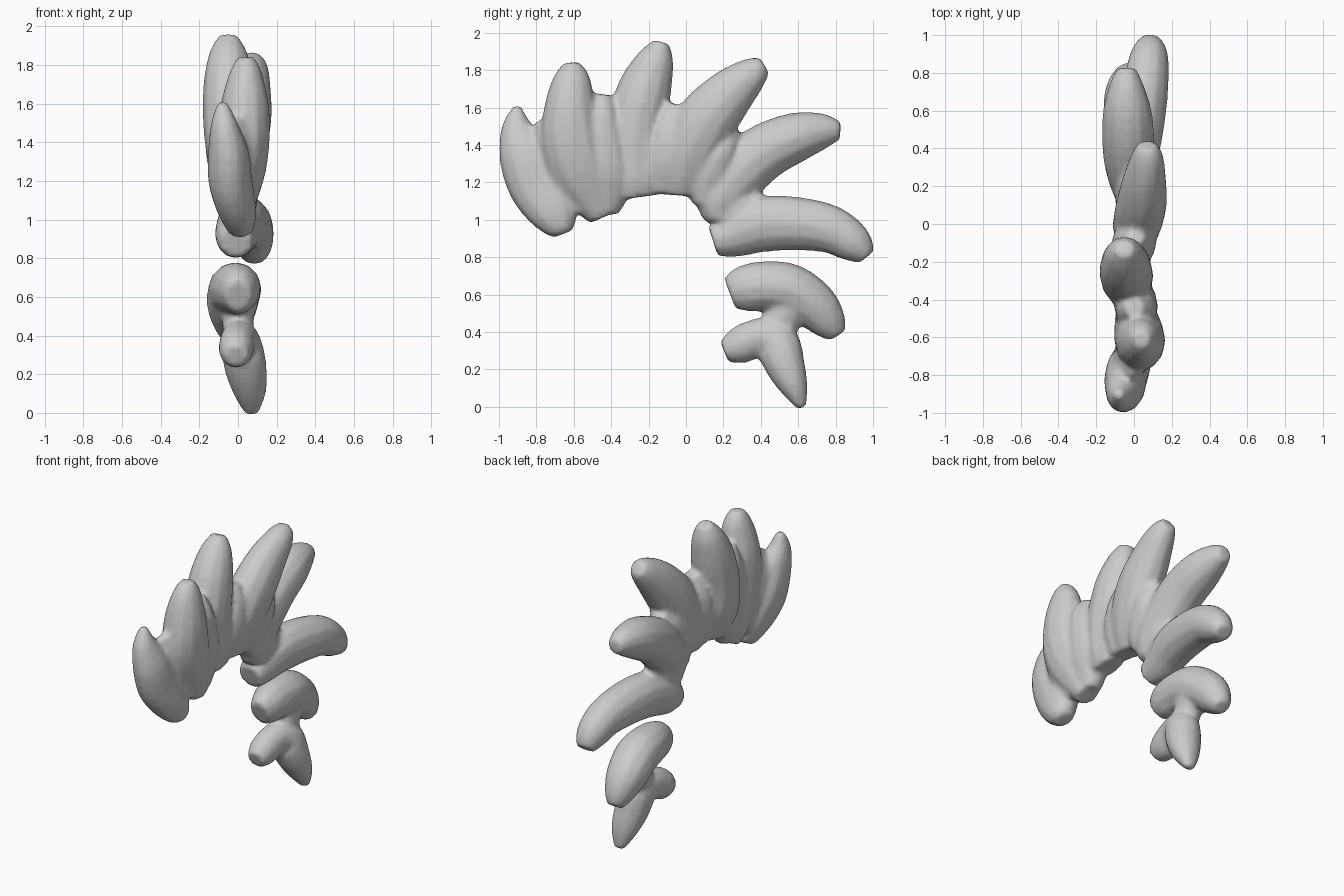
import bpy, bmesh, math
from mathutils import Vector

SIDES, STEPS = 12, 3

hair = bpy.data.materials.new("grey_hair")
hair.diffuse_color = (0.6, 0.6, 0.6, 1)


def spline(p, i, t):
    """Catmull-Rom point on segment i of the list p."""
    a, b, c, d = (Vector(p[max(0, min(len(p) - 1, i + k))]) for k in (-1, 0, 1, 2))
    return 0.5 * (2 * b + (c - a) * t + (2 * a - 5 * b + 4 * c - d) * t * t
                  + (3 * b - a - 3 * c + d) * t ** 3)


def lock(bm, stations):
    """Loft ellipses along stations of (x, y, z, half depth, half width)."""
    pts = [spline(stations, i, s / STEPS)
           for i in range(len(stations) - 1) for s in range(STEPS)]
    pts.append(Vector(stations[-1]))
    rings = []
    for i, p in enumerate(pts):
        d = pts[min(i + 1, len(pts) - 1)] - pts[max(i - 1, 0)]
        n = Vector((0, -d[2], d[1])).normalized()
        c = Vector(p[:3])
        ring = []
        for k in range(SIDES):
            a = math.tau * k / SIDES
            ring.append(bm.verts.new(c + n * max(p[3], 0.01) * math.cos(a)
                                     + Vector((max(p[4], 0.01) * math.sin(a), 0, 0))))
        rings.append(ring)
    for r, q in zip(rings, rings[1:]):
        for k in range(SIDES):
            j = (k + 1) % SIDES
            bm.faces.new((r[k], r[j], q[j], q[k]))
    bm.faces.new(rings[0])
    bm.faces.new(rings[-1])


def clump(name, locks):
    """Melt several locks into one soft skin."""
    bm = bmesh.new()
    for stations in locks:
        lock(bm, stations)
    bmesh.ops.recalc_face_normals(bm, faces=bm.faces)
    me = bpy.data.meshes.new(name)
    bm.to_mesh(me)
    bm.free()
    me.materials.append(hair)
    ob = bpy.data.objects.new(name, me)
    bpy.context.collection.objects.link(ob)
    skin = ob.modifiers.new("skin", 'REMESH')
    skin.mode = 'VOXEL'
    skin.voxel_size = 0.016
    skin.use_smooth_shade = True
    soft = ob.modifiers.new("soften", 'SMOOTH')
    soft.factor = 0.5
    soft.iterations = 5


# Fan of locks from the forehead over the crown
forehead_lock = [
    (-.08, -.90, 1.61, .02, .025), (-.07, -.905, 1.50, .085, .07),
    (-.05, -.865, 1.36, .14, .105), (-.04, -.80, 1.20, .16, .115),
    (-.01, -.72, 1.06, .14, .105), (.01, -.67, .96, .09, .075),
    (.01, -.655, .925, .05, .05)]
second_lock = [
    (.04, -.61, 1.84, .045, .045), (.04, -.61, 1.76, .10, .085),
    (.035, -.62, 1.60, .14, .125), (.03, -.61, 1.42, .17, .135),
    (.02, -.56, 1.25, .165, .125), (.00, -.49, 1.10, .12, .10),
    (.00, -.45, 1.01, .07, .07)]
crown_lock = [
    (-.05, -.13, 1.95, .045, .05), (-.05, -.16, 1.86, .10, .10),
    (-.045, -.22, 1.70, .145, .135), (-.04, -.27, 1.50, .16, .142),
    (-.03, -.28, 1.32, .18, .13), (-.01, -.27, 1.20, .16, .105),
    (.00, -.26, 1.12, .12, .07)]
rear_crown_lock = [
    (.07, .42, 1.825, .05, .05), (.07, .36, 1.785, .09, .085),
    (.055, .24, 1.68, .135, .115), (.04, .11, 1.53, .165, .135),
    (.02, .02, 1.36, .17, .13), (.00, -.02, 1.22, .14, .11),
    (.00, -.03, 1.13, .10, .07)]
upper_back_lock = [
    (-.04, .825, 1.475, .05, .05), (-.04, .74, 1.475, .095, .09),
    (-.035, .60, 1.445, .133, .13), (-.03, .43, 1.37, .15, .14),
    (-.02, .28, 1.25, .16, .13), (.00, .18, 1.11, .135, .105),
    (.00, .18, 1.00, .08, .08)]
middle_back_lock = [
    (.085, .965, .80, .055, .06), (.08, .90, .87, .105, .10),
    (.065, .77, .95, .13, .12), (.04, .58, .98, .145, .13),
    (.015, .40, .975, .15, .125), (-.01, .25, .92, .125, .11),
    (-.01, .145, .885, .085, .085)]

# Shallow webs that fill the clefts between neighbouring locks
webs = [
    [(-.01, -.78, 1.53, .03, .03), (-.01, -.73, 1.40, .08, .09),
     (.00, -.65, 1.22, .10, .10), (.00, -.57, 1.04, .05, .06)],
    [(.00, -.44, 1.67, .05, .05), (.01, -.45, 1.55, .10, .105),
     (.01, -.43, 1.28, .15, .115), (.00, -.42, 1.12, .11, .09),
     (.00, -.42, 1.03, .06, .06)],
    [(.01, -.07, 1.62, .04, .05), (.00, -.09, 1.48, .10, .11),
     (.00, -.11, 1.30, .12, .115), (.00, -.12, 1.14, .07, .07)],
    [(.02, .27, 1.48, .03, .05), (.02, .20, 1.38, .09, .11),
     (.01, .12, 1.24, .12, .11), (.00, .09, 1.08, .06, .08)],
    [(.00, .40, 1.14, .04, .04), (.00, .30, 1.08, .08, .09),
     (.00, .20, 1.00, .07, .08)]]
clump("crest_locks", [forehead_lock, second_lock, crown_lock, rear_crown_lock,
                      upper_back_lock, middle_back_lock] + webs)

# Nape locks with their short joint
upper_nape = [
    (.00, .235, .605, .09, .07), (.00, .31, .63, .125, .105),
    (-.01, .42, .645, .135, .13), (-.02, .56, .625, .14, .14),
    (-.03, .69, .535, .13, .128), (-.03, .77, .44, .095, .09),
    (-.03, .81, .38, .05, .05)]
lower_nape = [
    (-.01, .205, .295, .06, .06), (-.01, .28, .325, .10, .09),
    (.00, .39, .37, .105, .095), (.02, .48, .345, .125, .11),
    (.04, .53, .22, .108, .11), (.06, .58, .10, .075, .085),
    (.07, .62, -.005, .025, .035)]
joint = [(.00, .46, .36, .11, .09), (.00, .50, .44, .10, .08),
         (.00, .55, .53, .11, .09)]
clump("nape_locks", [upper_nape, lower_nape, joint])
